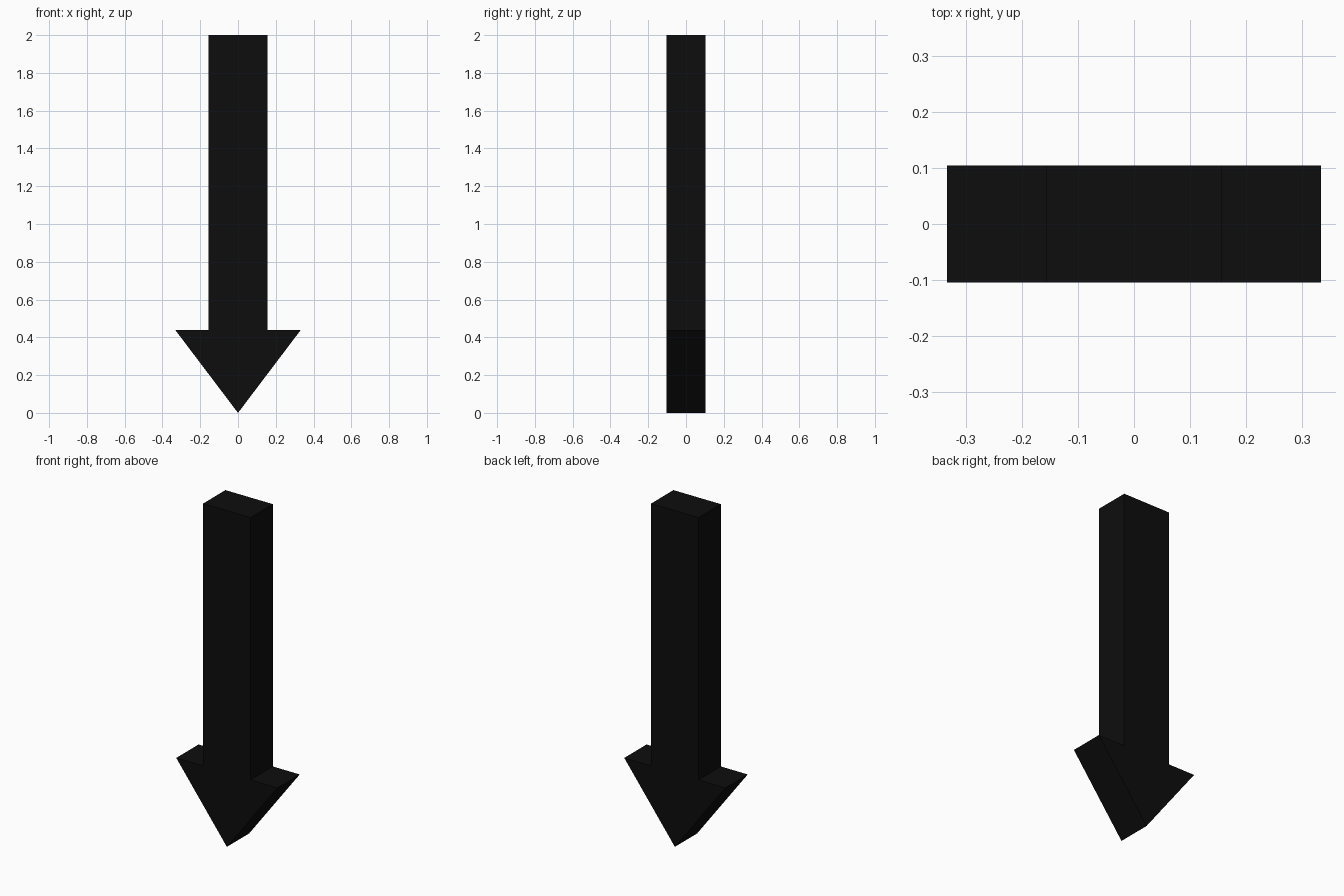
import bpy
import bmesh

if "Cube" in bpy.data.objects:
    bpy.data.objects.remove(bpy.data.objects["Cube"])

SHAFT, HEAD, NECK, TOP, DEPTH = 0.156, 0.333, 0.44, 2.0, 0.209

# right half of the outline, mirrored to the left
half = [(HEAD, NECK), (SHAFT, NECK), (SHAFT, TOP)]
outline = [(0, 0)] + half + [(-x, z) for x, z in reversed(half)]

# extrude the arrow outline from front to back
bm = bmesh.new()
front = bm.faces.new([bm.verts.new((x, -DEPTH / 2, z)) for x, z in outline])
result = bmesh.ops.extrude_face_region(bm, geom=[front], use_keep_orig=True)
moved = [v for v in result["geom"] if isinstance(v, bmesh.types.BMVert)]
bmesh.ops.translate(bm, vec=(0, DEPTH, 0), verts=moved)
bmesh.ops.recalc_face_normals(bm, faces=bm.faces)

mesh = bpy.data.meshes.new("down_arrow")
bm.to_mesh(mesh)
bm.free()
arrow = bpy.data.objects.new("down_arrow", mesh)
bpy.context.collection.objects.link(arrow)

# black finish
black = bpy.data.materials.new("black")
black.diffuse_color = (0.004, 0.004, 0.004, 1)
black.use_nodes = True
black.node_tree.nodes["Principled BSDF"].inputs["Base Color"].default_value = black.diffuse_color
mesh.materials.append(black)
